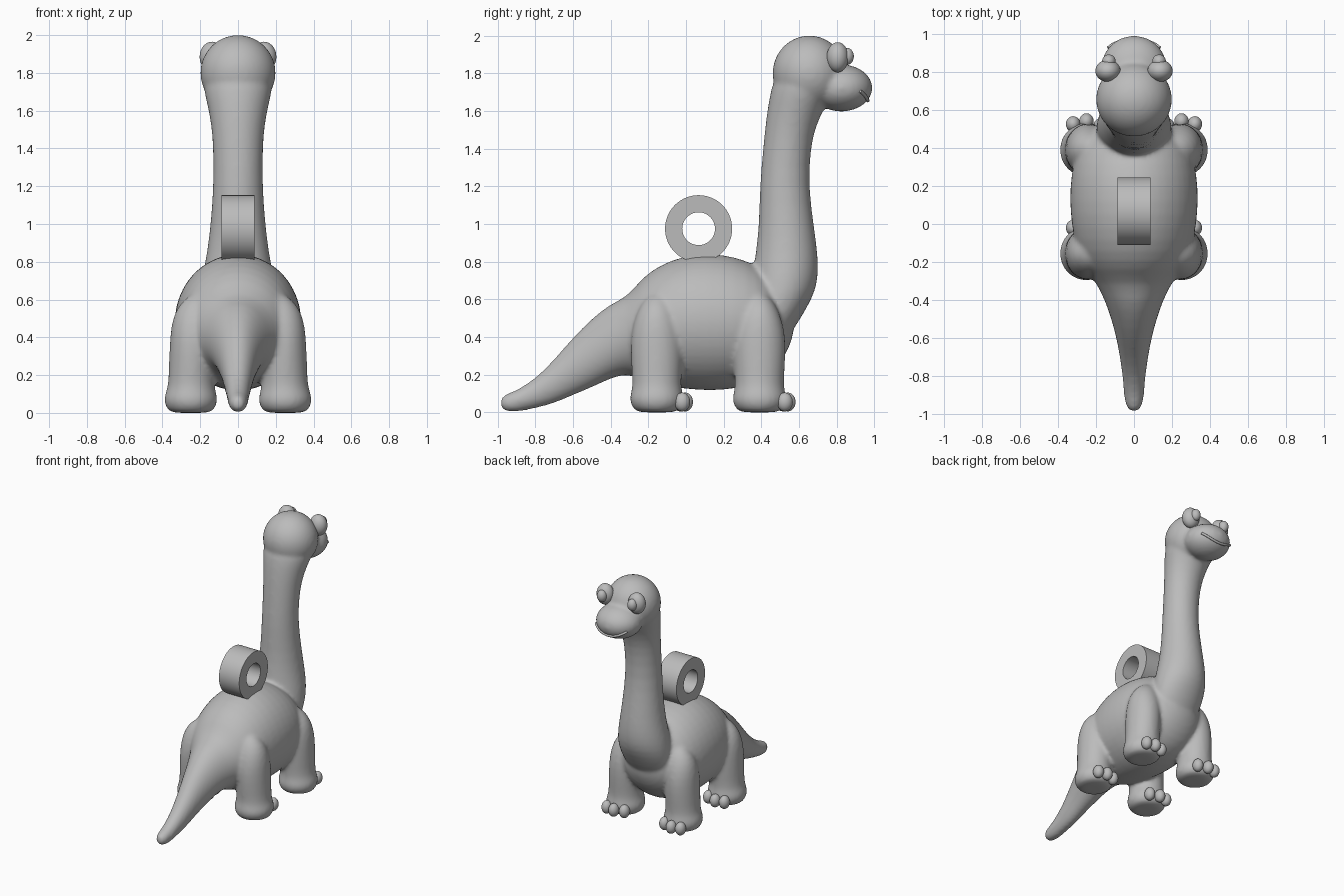
import bpy, bmesh
from math import sin, cos, pi
from mathutils import Vector, Matrix

old = bpy.data.objects.get("Cube")
if old:
    bpy.data.objects.remove(old)

grey = bpy.data.materials.new("plain grey")
grey.use_nodes = True
COLOUR = (0.5, 0.5, 0.5, 1)
grey.diffuse_color = COLOUR
grey.node_tree.nodes["Principled BSDF"].inputs["Base Color"].default_value = COLOUR


def make_object(name, bm, smooth=True):
    bmesh.ops.recalc_face_normals(bm, faces=bm.faces)
    mesh = bpy.data.meshes.new(name)
    bm.to_mesh(mesh)
    bm.free()
    mesh.materials.append(grey)
    for p in mesh.polygons:
        p.use_smooth = smooth
    obj = bpy.data.objects.new(name, mesh)
    bpy.context.collection.objects.link(obj)
    return obj


def loft(bm, slices, place, sides=24):
    """Closed tube through elliptical slices (position, centre, half width, half depth)."""
    rings = []
    for pos, mid, a, b in slices:
        ring = [bm.verts.new(place(pos, mid, a * cos(2 * pi * i / sides), b * sin(2 * pi * i / sides)))
                for i in range(sides)]
        rings.append(ring)
    for r0, r1 in zip(rings, rings[1:]):
        for i in range(sides):
            j = (i + 1) % sides
            bm.faces.new((r0[i], r0[j], r1[j], r1[i]))
    for ring in (rings[0], rings[-1]):
        tip = bm.verts.new(sum((v.co for v in ring), Vector()) / sides)
        for i in range(sides):
            bm.faces.new((ring[i], ring[(i + 1) % sides], tip))


def ball(bm, centre, radii, u=32, v=20):
    m = Matrix.Translation(centre) @ Matrix.Diagonal((*radii, 1))
    bmesh.ops.create_uvsphere(bm, u_segments=u, v_segments=v, radius=1, matrix=m)


# Skin: tail, trunk, neck, head and legs blended into one surface
skin = bmesh.new()
trunk = [(-.985, .05, .02, .025), (-.96, .05, .045, .048), (-.9, .058, .054, .058),
         (-.8, .1, .06, .08), (-.7, .163, .075, .118), (-.6, .245, .093, .155),
         (-.5, .315, .12, .185), (-.4, .38, .155, .2), (-.31, .41, .2, .205),
         (-.24, .44, .255, .27), (-.15, .46, .3, .32), (-.02, .478, .33, .355),
         (.12, .48, .342, .37), (.26, .475, .335, .355), (.38, .47, .305, .315),
         (.47, .46, .25, .24), (.54, .46, .16, .14), (.57, .46, .06, .05)]
loft(skin, trunk, lambda p, m, a, b: (a, p, m + b))

neck = [(.36, .44, .1, .07), (.45, .46, .18, .12), (.55, .49, .2, .15), (.65, .515, .2, .178),
        (.75, .53, .185, .175), (.85, .535, .165, .165), (1.0, .533, .146, .146),
        (1.2, .521, .131, .131), (1.4, .535, .132, .127), (1.52, .555, .142, .135),
        (1.62, .585, .16, .152), (1.72, .625, .187, .175), (1.8, .65, .18, .17)]
loft(skin, neck, lambda p, m, a, b: (a, m + b, p))
ball(skin, (0, .655, 1.8), (.201, .197, .201))
ball(skin, (0, .825, 1.722), (.172, .166, .125))

leg = [(0, .25, .105, .105), (.02, .25, .127, .127), (.06, .25, .145, .148), (.1, .25, .138, .14),
       (.14, .248, .122, .128), (.25, .245, .122, .137), (.38, .24, .122, .142),
       (.48, .235, .118, .125), (.57, .22, .1, .09), (.63, .2, .05, .04)]
LEG_Y = {"front": .39, "back": -.155}
for y in LEG_Y.values():
    for s in (1, -1):
        loft(skin, leg, lambda p, m, a, b: (s * m + a, y + b, p))

body = make_object("body", skin)
sub = body.modifiers.new("round", 'SUBSURF')
sub.levels = sub.render_levels = 1
remesh = body.modifiers.new("blend", 'REMESH')
remesh.mode = 'VOXEL'
remesh.voxel_size = 0.013
remesh.use_smooth_shade = True
soften = body.modifiers.new("soften", 'SMOOTH')
soften.factor = 0.5
soften.iterations = 10

# Toes: three on each foot
for which, y in LEG_Y.items():
    for s, side in ((1, "left"), (-1, "right")):
        bm = bmesh.new()
        for dx, dy in ((-.075, .125), (0, .15), (.07, .135)):
            ball(bm, (s * (.25 + dx), y + dy, .055), (.038, .042, .05), 20, 14)
        make_object(f"{which}_{side}_toes", bm)

# Bulging eyes with raised pupils
for s, side in ((1, "left"), (-1, "right")):
    bm = bmesh.new()
    ball(bm, (s * .137, .805, 1.885), (.066, .058, .08))
    make_object(side + "_eye", bm)
    bm = bmesh.new()
    ball(bm, (s * .132, .855, 1.89), (.036, .036, .045))
    make_object(side + "_pupil", bm)

# Smile: a thin bead across the snout
curve = bpy.data.curves.new("smile", 'CURVE')
curve.dimensions = '3D'
curve.bevel_depth = .009
curve.bevel_resolution = 3
curve.use_fill_caps = True
line = curve.splines.new('POLY')
N = 16
line.points.add(N)
for i in range(N + 1):
    t = 2 * i / N - 1
    x, z = .135 * t, 1.655 + .05 * t * t
    depth = max(0, 1 - (x / .172) ** 2 - ((z - 1.722) / .125) ** 2) ** .5
    line.points[i].co = (x, .825 + .166 * depth, z, 1)
curve.materials.append(grey)
bpy.context.collection.objects.link(bpy.data.objects.new("smile", curve))

# Hanging loop on the back
bm = bmesh.new()
SEG = 64
rows = []
for r, x in ((.178, -.088), (.178, .088), (.087, .088), (.087, -.088)):
    rows.append([bm.verts.new((x, .067 + r * cos(2 * pi * i / SEG), .975 + r * sin(2 * pi * i / SEG)))
                 for i in range(SEG)])
for k in range(4):
    a, b = rows[k], rows[(k + 1) % 4]
    for i in range(SEG):
        j = (i + 1) % SEG
        bm.faces.new((a[i], a[j], b[j], b[i]))
loop = make_object("hanging_loop", bm)
for o in bpy.context.selected_objects:
    o.select_set(False)
loop.select_set(True)
bpy.context.view_layer.objects.active = loop
bpy.ops.object.shade_smooth_by_angle()
